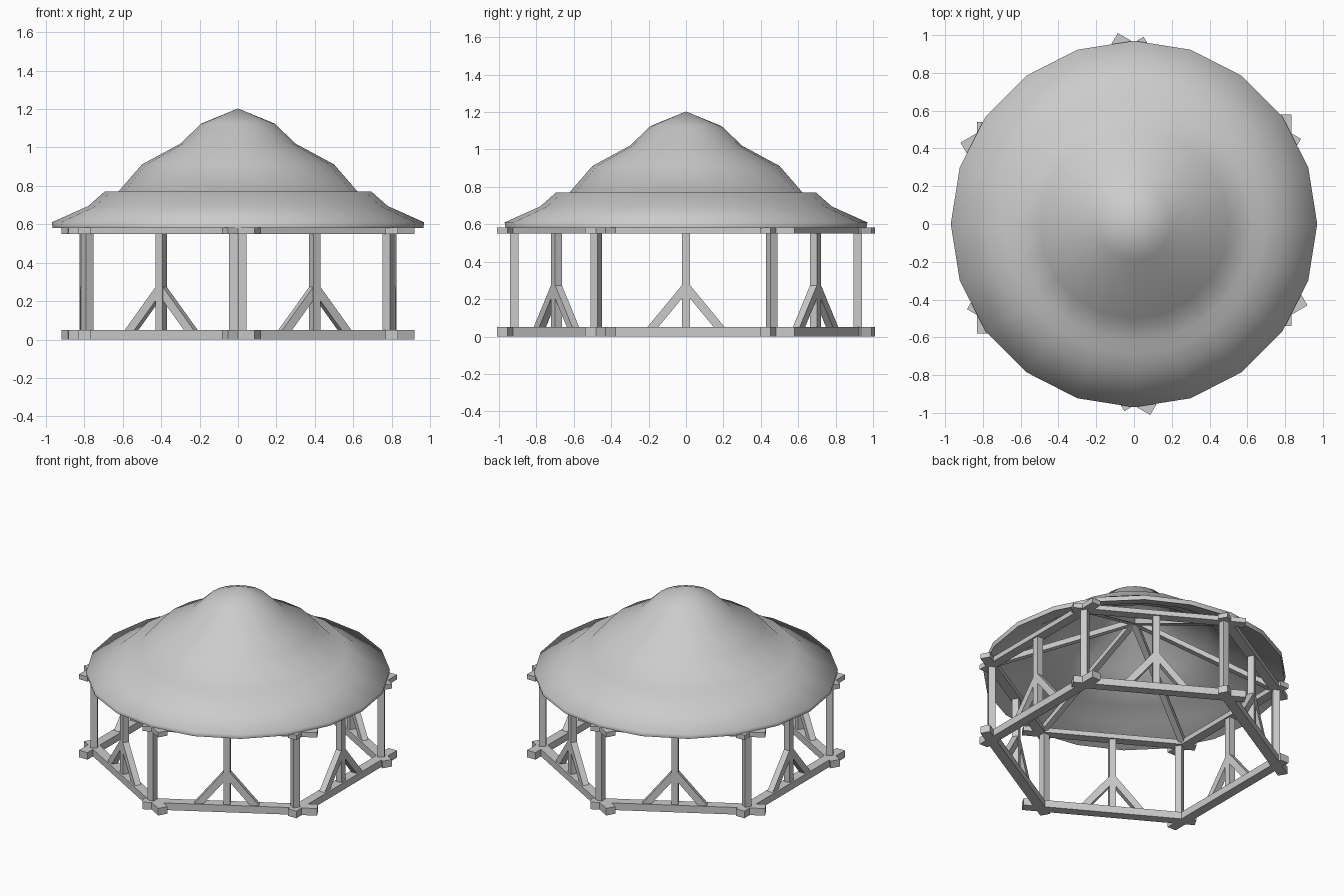
import bpy, bmesh
from math import radians, cos, sin, pi
from mathutils import Vector, Matrix

cube = bpy.data.objects.get("Cube")
if cube:
    bpy.data.objects.remove(cube, do_unlink=True)

grey = bpy.data.materials.new("plain grey")
grey.use_nodes = True
colour = (0.6, 0.6, 0.6, 1)
grey.diffuse_color = colour
grey.node_tree.nodes["Principled BSDF"].inputs["Base Color"].default_value = colour


def finish(name, bm):
    bmesh.ops.recalc_face_normals(bm, faces=bm.faces)
    mesh = bpy.data.meshes.new(name)
    bm.to_mesh(mesh)
    bm.free()
    mesh.materials.append(grey)
    obj = bpy.data.objects.new(name, mesh)
    bpy.context.collection.objects.link(obj)
    return obj


def timber(name, start, end, wide, deep, side):
    """Square-cut timber from start to end; side is the direction of its width."""
    start, end = Vector(start), Vector(end)
    along = end - start
    z = along.normalized()
    x = (Vector(side) - z * z.dot(Vector(side))).normalized()
    y = z.cross(x)
    turn = Matrix((x, y, z)).transposed().to_4x4()
    size = Matrix.Diagonal((wide, deep, along.length, 1))
    bm = bmesh.new()
    bmesh.ops.create_cube(bm, size=1, matrix=Matrix.Translation((start + end) / 2) @ turn @ size)
    return finish(name, bm)


APOTHEM = 0.80
CORNER = APOTHEM / cos(pi / 6)
UP = Vector((0, 0, 1))
# Small sideways shifts of the corner posts
slip = {210: 0.025, 270: -0.024, 330: -0.025, 90: -0.022}

for i in range(6):
    # One wall of the hexagon
    a = radians(60 * i)
    out = Vector((cos(a), sin(a), 0))
    tan = Vector((-sin(a), cos(a), 0))
    mid = out * APOTHEM
    for name, low, high in (("sill_beam", 0.0, 0.05), ("top_beam", 0.55, 0.584)):
        z = UP * (low + high) / 2
        timber(name, mid - tan * 0.54 + z, mid + tan * 0.58 + z, 0.065, high - low, out)
    timber("middle_post", mid + UP * 0.04, mid + UP * 0.56, 0.044, 0.044, out)
    for s in (-1, 1):
        timber("brace", mid + tan * s * 0.19 + UP * 0.035, mid + UP * 0.265, 0.042, 0.045, out)

    # Corner post and rafter
    deg = 60 * i + 30
    b = radians(deg)
    ray = Vector((cos(b), sin(b), 0))
    cross = Vector((-sin(b), cos(b), 0))
    foot = ray * (CORNER - 0.005) + cross * slip.get(deg, 0)
    timber("corner_post", foot + UP * 0.02, foot + UP * 0.57, 0.045, 0.045, ray)
    timber("rafter", ray * 0.9 + UP * 0.575, UP * 0.97, 0.04, 0.035, cross)

# Bell-shaped roof with a thin shell
outer = [(0, 1.203), (0.19, 1.125), (0.30, 1.02), (0.50, 0.912), (0.625, 0.768),
         (0.695, 0.77), (0.78, 0.695), (0.97, 0.61), (0.965, 0.58)]
inner = [(0.93, 0.595), (0.77, 0.665), (0.67, 0.735), (0.60, 0.75), (0.48, 0.885),
         (0.28, 0.99), (0.18, 1.09), (0, 1.17)]
bm = bmesh.new()
verts = [bm.verts.new((r, 0, z)) for r, z in outer + inner]
edges = [bm.edges.new(pair) for pair in zip(verts, verts[1:])]
bmesh.ops.spin(bm, geom=verts + edges, cent=(0, 0, 0), axis=(0, 0, 1), angle=2 * pi, steps=20)
bmesh.ops.remove_doubles(bm, verts=bm.verts, dist=0.0005)
roof = finish("roof", bm)
bpy.ops.object.select_all(action="DESELECT")
roof.select_set(True)
bpy.context.view_layer.objects.active = roof
bpy.ops.object.shade_smooth_by_angle(angle=radians(80))
